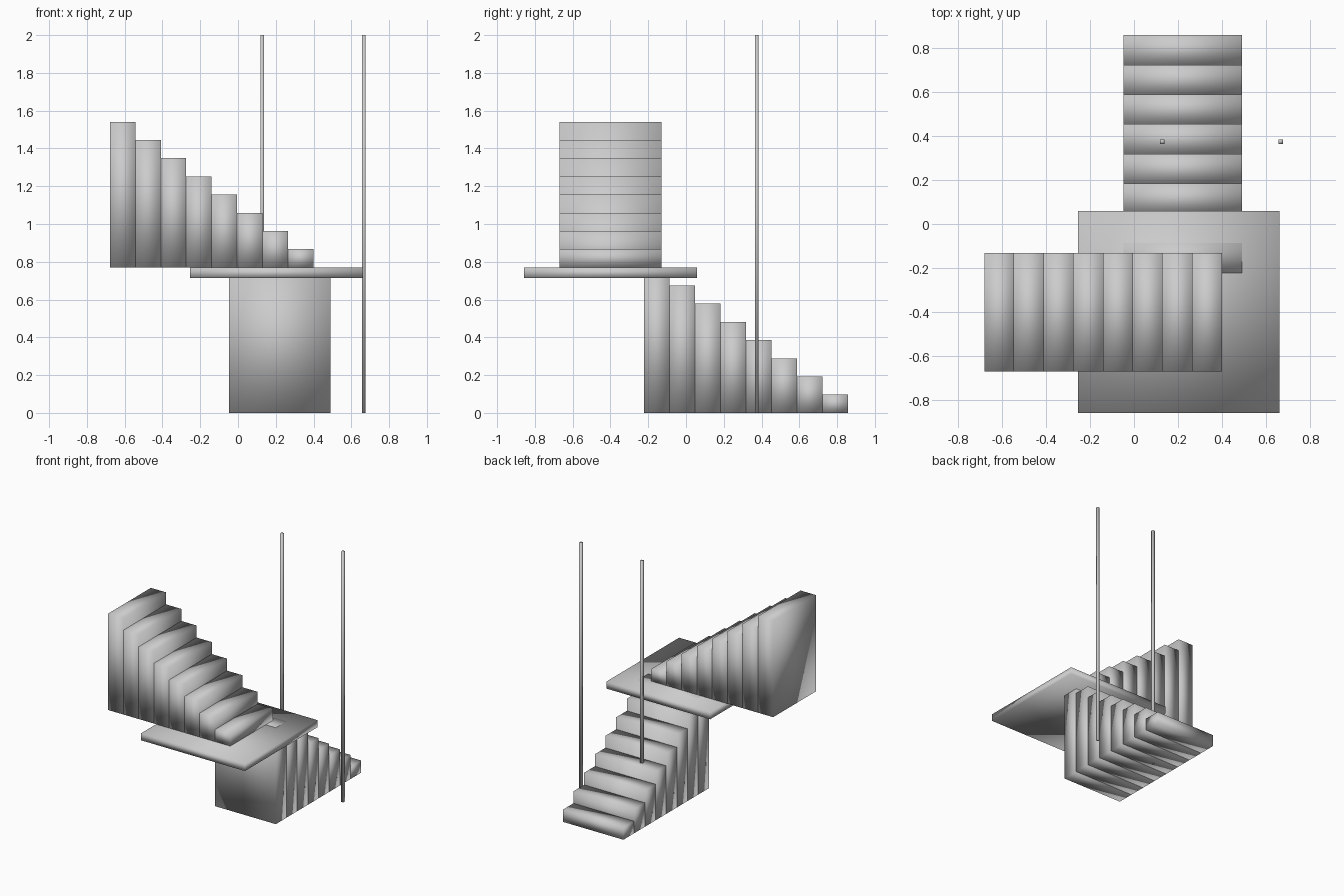
import bpy
import bmesh
from mathutils import Vector

if "Cube" in bpy.data.objects:
    bpy.data.objects.remove(bpy.data.objects["Cube"])

STEPS, RISE, RUN = 8, 0.0963, 0.1348
LANDING_Z = STEPS * RISE


def add_box(bm, lo, hi):
    """Add one box between two opposite corners."""
    lo, hi = Vector(lo), Vector(hi)
    verts = bmesh.ops.create_cube(bm, size=1)["verts"]
    for v in verts:
        v.co = Vector((lo[i] + (v.co[i] + 0.5) * (hi[i] - lo[i]) for i in range(3)))


def make_object(name, boxes):
    bm = bmesh.new()
    for lo, hi in boxes:
        add_box(bm, lo, hi)
    # the model is softly shaded across its box edges
    for f in bm.faces:
        f.smooth = True
    mesh = bpy.data.meshes.new(name)
    bm.to_mesh(mesh)
    bm.free()
    obj = bpy.data.objects.new(name, mesh)
    bpy.context.collection.objects.link(obj)
    return obj


# Lower flight: solid steps climbing from the back towards the front
make_object("lower_flight", [
    ((-0.047, 0.857 - (i + 1) * RUN, 0), (0.489, 0.857 - i * RUN, (i + 1) * RISE))
    for i in range(STEPS)])

# Square landing, a hair below the last tread so the two tops do not flicker
make_object("landing", [((-0.255, -0.857, 0.713), (0.661, 0.059, LANDING_Z - 0.0005))])

# Upper flight: solid steps climbing to the left from the landing
make_object("upper_flight", [
    ((0.4 - (i + 1) * RUN, -0.669, LANDING_Z),
     (0.4 - i * RUN, -0.131, LANDING_Z + (i + 1) * RISE))
    for i in range(STEPS)])

# Two thin square poles
for name, x in (("left_pole", 0.128), ("right_pole", 0.666)):
    make_object(name, [((x - 0.01, 0.364, 0), (x + 0.01, 0.384, 2))])
